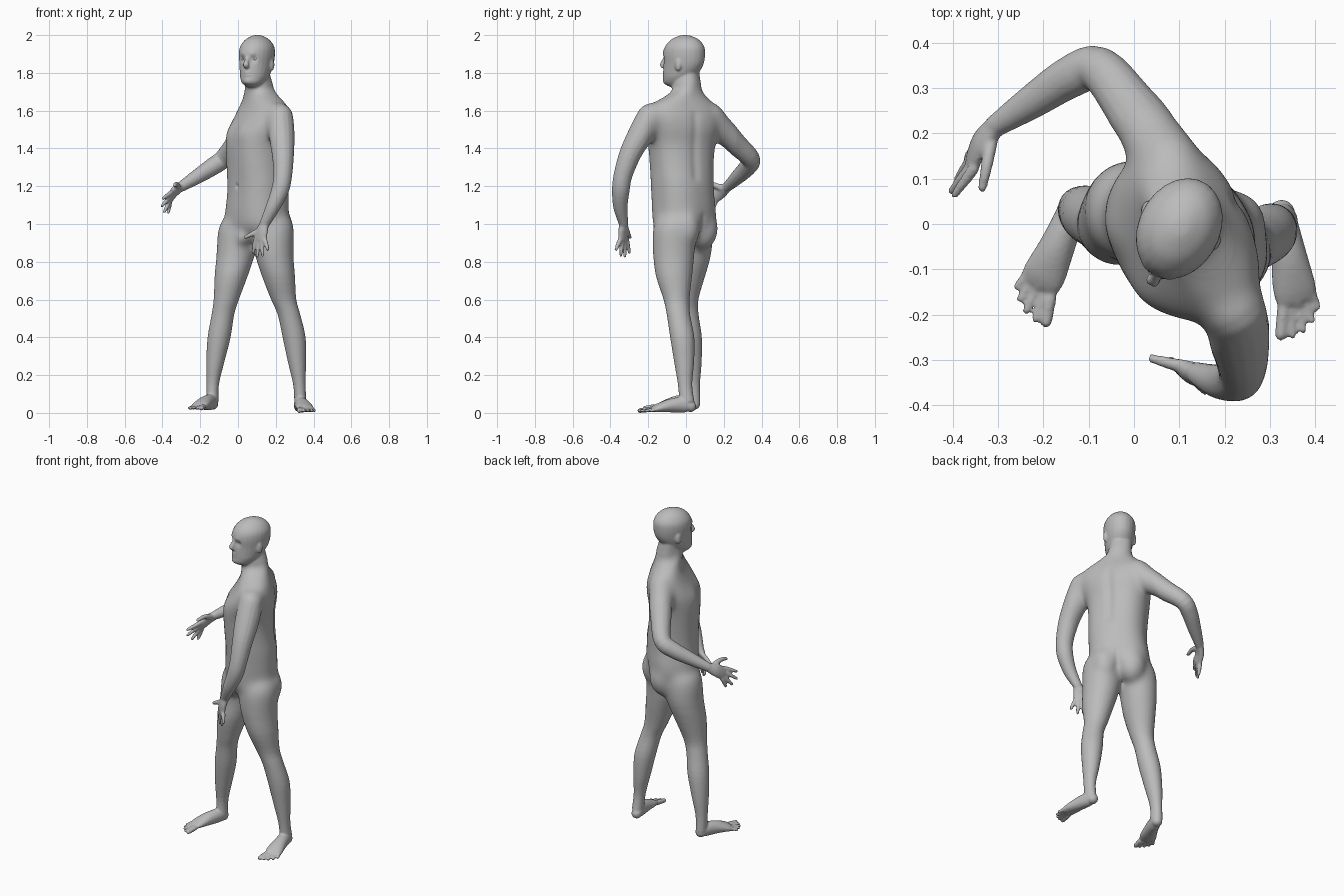
import bpy
import bmesh
from math import sin, cos, pi, radians, exp, copysign
from mathutils import Vector, Matrix

# All shaping is done in hundredths of a unit and scaled down at the end.
SCALE = 0.01
HEAD = ((10, -1), -27)
CHEST = ((10, -2), -61)
BELLY = ((10.5, -2.5), -52)
PELVIS = ((10, -1), -45)

cube = bpy.data.objects.get("Cube")
if cube:
    bpy.data.objects.remove(cube, do_unlink=True)

skin = bpy.data.materials.new("grey skin")
skin.use_nodes = True
grey = (0.5, 0.5, 0.5, 1)
skin.diffuse_color = grey
for node in skin.node_tree.nodes:
    if node.type == "BSDF_PRINCIPLED":
        node.inputs["Base Color"].default_value = grey

bm = bmesh.new()


def axes(yaw):
    """Left and forward directions of a body section turned by yaw degrees."""
    a = radians(yaw)
    return Vector((cos(a), sin(a), 0)), Vector((sin(a), -cos(a), 0))


def at(frame, side, front, z):
    """Point given by its offsets inside a turned body frame."""
    origin, yaw = frame
    left, forward = axes(yaw)
    return Vector((*origin, z)) + left * side + forward * front


def spline(rows, steps=4):
    """Smooth curve through rows of any width."""
    rows = [Vector(r) for r in rows]
    padded = [rows[0]] + rows + [rows[-1]]
    out = []
    for a, b, c, d in zip(padded, padded[1:], padded[2:], padded[3:]):
        for i in range(steps):
            t = i / steps
            out.append(b + (c - a) * (t / 2)
                       + (a * 2 - b * 5 + c * 4 - d) * (t * t / 2)
                       + (b * 3 - a - c * 3 + d) * (t ** 3 / 2))
    return out + [rows[-1]]


def loft(sections, sides=24, power=1.0):
    """Closed skin over (centre, side, other) sections; low power is boxier."""
    turn = [2 * pi * (i + 0.5) / sides for i in range(sides)]
    outline = [[copysign(abs(f(t)) ** power, f(t)) for f in (cos, sin)] for t in turn]
    rings = [[bm.verts.new(centre + u * c + v * s) for c, s in outline]
             for centre, u, v in sections]
    for low, high in zip(rings, rings[1:]):
        for i in range(sides):
            j = (i + 1) % sides
            bm.faces.new((low[i], low[j], high[j], high[i]))
    bm.faces.new(rings[0])
    bm.faces.new(rings[-1])


def stack(rows, power=1.0):
    """Horizontal sections: x, y, z, half width, half depth, yaw."""
    sections = []
    for x, y, z, a, b, yaw in spline(rows):
        left, forward = axes(yaw)
        sections.append((Vector((x, y, z)), left * a, forward * b))
    loft(sections, 24, power)


def ball(centre, radii, yaw=0, target=None):
    matrix = (Matrix.Translation(centre) @ Matrix.Rotation(radians(yaw), 4, "Z")
              @ Matrix.Diagonal((*radii, 1)))
    bmesh.ops.create_uvsphere(target or bm, u_segments=20, v_segments=12,
                              radius=1, matrix=matrix)


def tube(points, radii, hint):
    """Round-ended limb along points; hint is the direction of its width."""
    rows = spline([(*p, *r) for p, r in zip(points, radii)])
    centres = [Vector(r[:3]) for r in rows]
    sections = []
    for i, row in enumerate(rows):
        along = (centres[min(i + 1, len(rows) - 1)] - centres[max(i - 1, 0)]).normalized()
        side = Vector(hint)
        side = (side - along * side.dot(along)).normalized()
        sections.append((centres[i], side * row[3], along.cross(side) * row[4]))
    loft(sections, 16)
    for p, r in ((points[0], radii[0]), (points[-1], radii[-1])):
        ball(p, [min(r)] * 3)


# Torso and neck, twisting from the hips to the head
stack([(10, -1, 91, 9, 8, -45), (10, -1, 98, 16.5, 13.5, -45),
       (10, -1, 106, 17.3, 14.7, -47), (10.5, -1.7, 115, 16.7, 14.7, -50),
       (10.5, -2, 122, 16.7, 14.7, -53), (9.7, -2.3, 132, 17, 14.5, -60),
       (9.5, -2.3, 142, 18, 14.5, -64), (11, -2, 150, 20, 14.2, -65),
       (13, -2, 157, 20.7, 12, -64), (13.5, -1.8, 163, 18.5, 9.2, -62),
       (12.5, -0.5, 167, 12.8, 8, -58), (11.5, 0.5, 170.5, 8, 7.5, -45),
       (11, 0.5, 175, 6.7, 7, -30), (10, 0.5, 182, 6, 6, -27)], 0.82)
ball(at(PELVIS, 0, 10.5, 93), (3.6, 4, 4.5), PELVIS[1])
for side, front in ((-1, -6), (1, -7.8)):
    ball(at(PELVIS, side * 7.6, front, 97.5), (8.3, 8.8, 11.5), PELVIS[1])

# Head: height, forward offset, half width, half depth
skull = [(172.3, 4.5, 3, 3.5), (174.6, 4.7, 5.5, 6.7), (177.7, 3, 7.2, 8.7),
         (181, 1.5, 7.9, 10.2), (185, 0.3, 8.5, 11.2), (190, 0, 9, 11.6),
         (194, -0.3, 8.5, 10.8), (197.5, -0.5, 6.1, 7.8),
         (199.5, -0.5, 2.8, 3.6), (200, -0.5, 0.8, 1)]
stack([(*at(HEAD, 0, front, z), a, b, HEAD[1]) for z, front, a, b in skull])

# Nose, lips and ears
nose = [(10.6, 189), (12, 186.5), (13.1, 184.2), (11.8, 183)]
tube([at(HEAD, 0, front, z) for front, z in nose],
     [(0.9, 0.9), (1.1, 1.1), (1.6, 1.1), (1.4, 0.9)], axes(HEAD[1])[0])
for z in (180.2, 178.8):
    ball(at(HEAD, 0, 10.9, z), (2.4, 1.2, 0.8), HEAD[1])
for side in (-1, 1):
    ball(at(HEAD, side * 8.7, -0.8, 184.3), (0.9, 1.8, 3.3), HEAD[1])

# Arms share one set of thicknesses
ARM = [(7.4, 7.4), (7, 7), (5.9, 5.9), (5, 5), (4.7, 4.7), (3.8, 3.8), (2.7, 2.5)]
tube([(22, -18.5, 157), (23, -24, 147), (23.8, -29.5, 137), (23.7, -33.3, 126),
      (22.3, -34.5, 118), (18.5, -34.7, 109), (14, -33, 100)], ARM, (1, 0, 0))
tube([(8, 13, 157), (3.8, 19.3, 149.5), (-1, 26.3, 142.5), (-7.7, 34.2, 134.5),
      (-14, 32.5, 130), (-22.5, 27, 124.5), (-30.5, 21.7, 119.5)], ARM, (0, 0, 1))


def hand(palm, side, tips, thumb):
    """Flat palm, four spread fingers and a thumb."""
    side = Vector(side).normalized()
    tube(palm, [(2.6, 2.3), (3.7, 2), (3.9, 1.5)], side)
    for i, tip in enumerate(tips):
        root = Vector(palm[-1]) + side * (i * 2.1 - 3.1)
        middle = root.lerp(Vector(tip), 0.5)
        tube([root, middle, tip], [(1.25, 1.25), (1.15, 1.15), (0.85, 0.85)], side)
    tube(thumb, [(1.8, 1.6), (1.4, 1.3), (1, 1)], side)


hand([(14, -33, 100), (12.6, -33.2, 96), (11.8, -33.2, 91.5)], (8, -6, -1),
     [(8, -30, 85), (10.2, -32.3, 83), (13, -34.5, 83.5), (15.8, -37, 86.5)],
     [(13, -32, 97.5), (8, -30.8, 95), (4, -29.7, 93)])
hand([(-30.5, 21.7, 119.5), (-33.7, 18.2, 117), (-35.7, 13.8, 114)], (-1, 5, -8),
     [(-39.6, 6.5, 113.5), (-40.3, 7.3, 109.5), (-39, 10, 106.5), (-37, 13.2, 106)],
     [(-31.5, 19, 119), (-32.5, 13, 121), (-33.5, 8, 120.5)])

# Legs share heights and thicknesses
LEG = [(109, 6, 6), (100, 11, 11), (85, 10.5, 11.3), (72, 8.7, 9.5),
       (60, 6.7, 6.9), (52, 6, 6.2), (40, 6.1, 6.4), (27, 4.8, 5.3),
       (15, 3.3, 3.8), (6, 3.2, 4)]
LEFT_LEG = [(17, -4), (18.3, -6), (19, -6.5), (21.5, -6.3), (24.2, -5),
            (27, -4), (29.7, -2), (31.2, -1), (32.5, -0.5), (33, 0.5)]
RIGHT_LEG = [(5, 1), (1.2, 2.5), (-1, 2.5), (-3.7, 0.5), (-6.2, -0.3),
             (-8, 0.5), (-10, 2), (-12, 3), (-13.4, 3.6), (-13.5, 3.6)]
for path in (LEFT_LEG, RIGHT_LEG):
    stack([(*p, *section, 0) for p, section in zip(path, LEG)])

# Feet: heel to ball, then five toes from the inner side outwards
FOOT = [(3.4, 3, 3), (4.3, 3.4, 4.2), (4, 4, 3.8), (2.9, 4.8, 2.6), (2, 4.6, 1.7)]


def foot(path, lift, inner, outer, tips):
    across = Vector((*outer, 0)) - Vector((*inner, 0))
    tube([(*p, z + lift) for p, (z, w, h) in zip(path, FOOT)],
         [(w, h) for z, w, h in FOOT], across)
    for i, tip in enumerate(tips):
        root = Vector((*inner, 1.9 + lift)) + across * (i / 4)
        r = 0.85 if i else 1.3
        tube([root, (*tip, 1.2 + lift)], [(r * 1.15, r * 1.15), (r, r)], across)


foot([(32.6, 2.4), (33, -0.5), (34.2, -7), (35.3, -13.5), (36, -17)], 0, (33, -19), (39.3, -15),
     [(32.4, -24.5), (35, -24.6), (37.3, -23.4), (39.3, -21.3), (40.5, -18.4)])
foot([(-13.4, 4.5), (-14.5, 1), (-17, -5), (-19.6, -10.7), (-21, -13.3)], 1.3,
     (-18.6, -16.5), (-24.3, -11.8),
     [(-19.4, -21.6), (-21.8, -21), (-23.8, -19.1), (-25.1, -16.6), (-25.8, -13.8)])


def finish(name, mesh):
    """Scale a mesh to size, shade it smooth and give it the skin material."""
    mesh.transform(Matrix.Scale(SCALE, 4))
    mesh.polygons.foreach_set("use_smooth", [True] * len(mesh.polygons))
    mesh.materials.clear()
    mesh.materials.append(skin)
    mesh.name = name


# Fuse all parts into one continuous skin
bmesh.ops.recalc_face_normals(bm, faces=bm.faces)
rough = bpy.data.meshes.new("body_parts")
bm.to_mesh(rough)
bm.free()
body = bpy.data.objects.new("body", rough)
bpy.context.collection.objects.link(body)
fuse = body.modifiers.new("fuse", "REMESH")
fuse.mode = "VOXEL"
fuse.voxel_size = 0.6
soften = body.modifiers.new("soften", "SMOOTH")
soften.factor = 0.5
soften.iterations = 3
graph = bpy.context.evaluated_depsgraph_get()
fused = bpy.data.meshes.new_from_object(body.evaluated_get(graph))
body.modifiers.clear()
body.data = fused
bpy.data.meshes.remove(rough)

# Blend shoulders, hips and neck base into the torso, fading out at its ends
blend = bmesh.new()
blend.from_mesh(fused)
for inset in range(8):
    trunk = [v for v in blend.verts if 74 + inset < v.co.z < 174 - inset
             and Vector((v.co.x - 11, v.co.y + 1)).length < 28 - inset / 2]
    for i in range(10):
        bmesh.ops.smooth_vert(blend, verts=trunk, factor=0.5, use_axis_x=True,
                              use_axis_y=True, use_axis_z=True)
blend.to_mesh(fused)
blend.free()

# Sculpted details: place, reach, push forward (negative pushes back)
dabs = []
for side in (-1, 1):
    dabs += [(HEAD, side * 3.3, 10.6, 187.3, 1.8, -1.1),   # eye sockets
             (HEAD, side * 3, 10.8, 190.2, 1.8, 0.4),      # brows
             (CHEST, side * 8, 12.5, 148, 5.5, 0.8)]       # chest muscles
dabs += [(HEAD, 0, 11.4, 175.5, 2.2, 0.5), (BELLY, 0, 14.5, 120, 1.2, -0.9)]
dabs += [(PELVIS, 0, -13, z, 2, 0.6) for z in range(92, 106, 3)]
dabs += [(CHEST, 0, -14, z, 2.5, 0.3) for z in range(124, 160, 2)]
for frame, side, front, z, reach, amount in dabs:
    centre = at(frame, side, front, z)
    push = axes(frame[1])[1] * amount
    for v in fused.vertices:
        if abs(v.co.z - z) < reach * 2.5:
            v.co += push * exp(-(v.co - centre).length_squared / reach ** 2)
lowest = min(v.co.z for v in fused.vertices)
fused.transform(Matrix.Translation((0, 0, -lowest)))
finish("body", fused)

# Eyes set into the sockets
for name, side in (("left_eye", 1), ("right_eye", -1)):
    eye = bmesh.new()
    ball(at(HEAD, side * 3.2, 8.6, 187.3 - lowest), (1.6, 1.2, 0.9), HEAD[1], eye)
    mesh = bpy.data.meshes.new(name)
    eye.to_mesh(mesh)
    eye.free()
    finish(name, mesh)
    bpy.context.collection.objects.link(bpy.data.objects.new(name, mesh))
